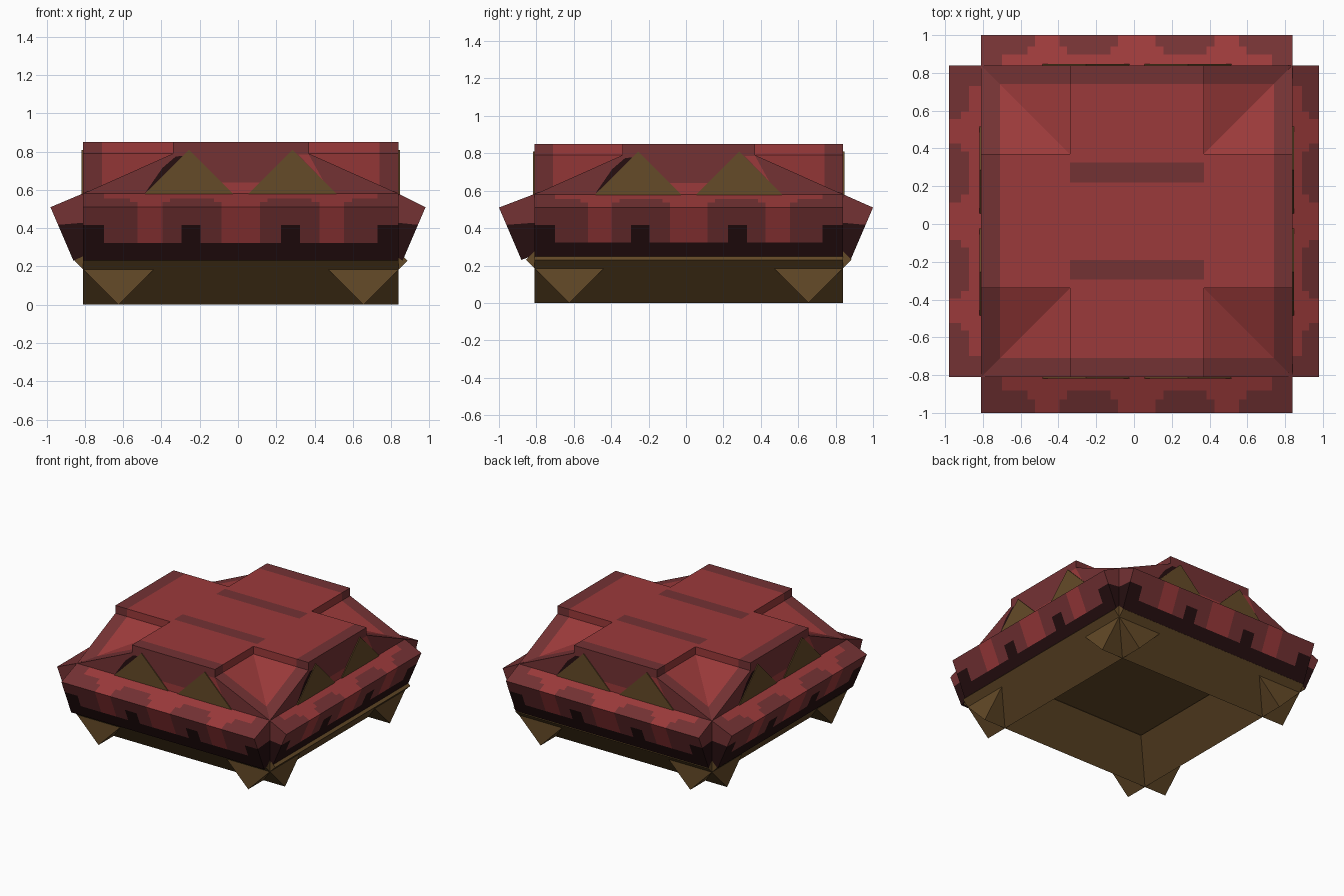
import bpy, bmesh, math
from mathutils import Matrix, Vector

cube = bpy.data.objects.get("Cube")
if cube:
    bpy.data.objects.remove(cube, do_unlink=True)


def material(name, rgb):
    m = bpy.data.materials.new(name)
    m.use_nodes = True
    col = (*rgb, 1.0)
    m.diffuse_color = col
    m.node_tree.nodes["Principled BSDF"].inputs["Base Color"].default_value = col
    return m


MATS = [material("shell red", (0.33, 0.042, 0.043)),
        material("dark red", (0.175, 0.032, 0.034)),
        material("near black", (0.019, 0.0045, 0.005)),
        material("earth brown", (0.13, 0.069, 0.021))]
RED, DARK, BLACK, BROWN = range(4)

C = Vector((0.015, 0.015, 0))      # centre of the shell body
H, S, A = 0.825, 0.725, 0.355      # half body, stripe start, half arm width
Z_EDGE, Z_LIP, Z_TOP = 0.58, 0.79, 0.85


def finish(bm, name, turn=0):
    """Weld, turn by quarter turns, move to the body centre and link."""
    bmesh.ops.remove_doubles(bm, verts=bm.verts, dist=1e-4)
    bmesh.ops.recalc_face_normals(bm, faces=bm.faces)
    bm.transform(Matrix.Translation(C) @ Matrix.Rotation(turn * math.pi / 2, 4, 'Z'))
    me = bpy.data.meshes.new(name)
    bm.to_mesh(me)
    bm.free()
    for m in MATS:
        me.materials.append(m)
    ob = bpy.data.objects.new(name, me)
    bpy.context.collection.objects.link(ob)
    return ob


def face(bm, pts, mat):
    f = bm.faces.new([bm.verts.new(p) for p in pts])
    f.material_index = mat


def prism(name, section, y0, y1, mat, turn=0):
    """Closed prism along y with an (x, z) section."""
    bm = bmesh.new()
    n = len(section)
    for i in range(n):
        a, b = section[i], section[(i + 1) % n]
        face(bm, [(a[0], y0, a[1]), (b[0], y0, b[1]),
                  (b[0], y1, b[1]), (a[0], y1, a[1])], mat)
    for y in (y0, y1):
        face(bm, [(x, y, z) for x, z in section], mat)
    return finish(bm, name, turn)


# Roof: raised cross with lips, four valley corners and end walls
def slope(t):
    return Z_LIP - (Z_LIP - Z_EDGE) * (t - A) / (H - A)


bm = bmesh.new()
xs = [-H, -S, -A, A, S, H]
ys = [-H, -S, -A, -0.31, -0.205, 0.205, 0.31, A, S, H]


def in_cross(x, y):
    return max(abs(x), abs(y)) < H and min(abs(x), abs(y)) < A


for x0, x1 in zip(xs, xs[1:]):
    for y0, y1 in zip(ys, ys[1:]):
        mx, my = (x0 + x1) / 2, (y0 + y1) / 2
        if not in_cross(mx, my):
            continue
        bar = 0.205 < abs(my) < 0.31 and abs(mx) < A
        rim = max(abs(mx), abs(my)) > S
        face(bm, [(x0, y0, Z_TOP), (x1, y0, Z_TOP), (x1, y1, Z_TOP), (x0, y1, Z_TOP)],
             DARK if bar or rim else RED)
        for p, q, (ox, oy) in (((x0, y0), (x1, y0), (mx, y0 - .01)),
                               ((x1, y0), (x1, y1), (x1 + .01, my)),
                               ((x1, y1), (x0, y1), (mx, y1 + .01)),
                               ((x0, y1), (x0, y0), (x0 - .01, my))):
            if not in_cross(ox, oy):
                face(bm, [(*p, Z_LIP), (*q, Z_LIP), (*q, Z_TOP), (*p, Z_TOP)],
                     DARK if rim else RED)

cuts = [A, S, H]
for sx in (-1, 1):
    for sy in (-1, 1):
        def pt(i, j):
            a, b = cuts[i], cuts[j]
            return (sx * a, sy * b, slope(min(a, b)))
        for i in range(2):
            for j in range(2):
                mat = DARK if max(i, j) == 1 else RED
                a, b, c, d = pt(i, j), pt(i + 1, j), pt(i + 1, j + 1), pt(i, j + 1)
                if i == j:
                    face(bm, [a, b, c], mat)
                    face(bm, [a, c, d], mat)
                else:
                    face(bm, [a, b, c, d], mat)

wall = [(-H, Z_EDGE), (-S, slope(S)), (-A, Z_LIP), (A, Z_LIP), (S, slope(S)), (H, Z_EDGE)]
for s in (-1, 1):
    face(bm, [(x, s * H, z) for x, z in wall], DARK)
    face(bm, [(s * H, x, z) for x, z in wall], DARK)
face(bm, [(-H, -H, Z_EDGE), (H, -H, Z_EDGE), (H, H, Z_EDGE), (-H, H, Z_EDGE)], DARK)
finish(bm, "shell_roof")

# Inner body and brown floor
prism("inner_body", [(-.8, .27), (.8, .27), (.8, .58), (-.8, .58)], -.8, .8, BLACK)
prism("underside_floor", [(-.8, .24), (.8, .24), (.8, .265), (-.8, .265)], -.8, .8, BROWN)

# Diamond beams: ends show as upper spikes, lower ones form the base ring
for turn, axis in ((0, "lengthwise"), (1, "crosswise")):
    for label, off, zc, r, half in (("spike_beam", .27, .58, .23, .832),
                                    ("base_beam", .64, .23, .23, .825)):
        for s in (-1, 1):
            x = s * off
            prism(f"{axis}_{label}_{'a' if s < 0 else 'b'}",
                  [(x, zc - r), (x + r, zc), (x, zc + r), (x - r, zc)],
                  -half, half, BROWN, turn)


# Tilted rim bands with dark patches and black teeth
U = sorted({s * v for s in (-1, 1) for v in
            (.825, .715, .58, .54, .41, .37, .31, .21, .14, .10)})


def band_colour(row, u):
    u = abs(u)
    patch = .10 < u < .41 or u > .54
    narrow = .14 < u < .37 or u > .58
    tooth = .21 < u < .31 or u > .715
    if row in (0, 6):
        return BLACK
    if row == 1:
        return BLACK if tooth else (DARK if patch else RED)
    if row in (2, 3):
        return DARK if patch else RED
    if row == 4:
        return DARK if narrow else RED
    return DARK if u > .715 else RED


def band(name, out, turn):
    outer_bottom, outer_top = Vector((-out + .12, .23)), Vector((-out, .51))
    inner_top, inner_bottom = Vector((-.80, .592)), Vector((-.79, .27))
    rows = [outer_bottom.lerp(outer_top, t) for t in (0, .33, .67, 1)]
    rows += [outer_top.lerp(inner_top, t) for t in (.33, .55, 1)]
    rows.append(inner_bottom)
    bm = bmesh.new()
    for r in range(len(rows)):
        a, b = rows[r], rows[(r + 1) % len(rows)]
        for u0, u1 in zip(U, U[1:]):
            mat = BLACK if r == 7 else band_colour(r, (u0 + u1) / 2)
            face(bm, [(u0, *a), (u1, *a), (u1, *b), (u0, *b)], mat)
    # end caps: black below, dark red above
    mid = inner_bottom.lerp(inner_top, .5)
    for u in (-H, H):
        face(bm, [(u, *p) for p in rows[:3] + [mid, inner_bottom]], BLACK)
        face(bm, [(u, *p) for p in rows[2:7] + [mid]], DARK)
    finish(bm, name, turn)


for turn, (side, out) in enumerate((("front", 1.015), ("left", .965),
                                    ("back", .985), ("right", .995))):
    band(side + "_rim_band", out, turn)
    # wall details around the spikes
    bm = bmesh.new()
    y = -H - .002
    face(bm, [(-.2, y, .58), (.2, y, .58), (.2, y, .64), (-.2, y, .64)], RED)
    face(bm, [(-.50, y, .585), (-.41, y, .715), (-.34, y, .775), (-.27, y, .78)], BLACK)
    face(bm, [(.30, y, .785), (.355, y, .785), (.43, y, .65)], RED)
    finish(bm, side + "_wall_markings", turn)
